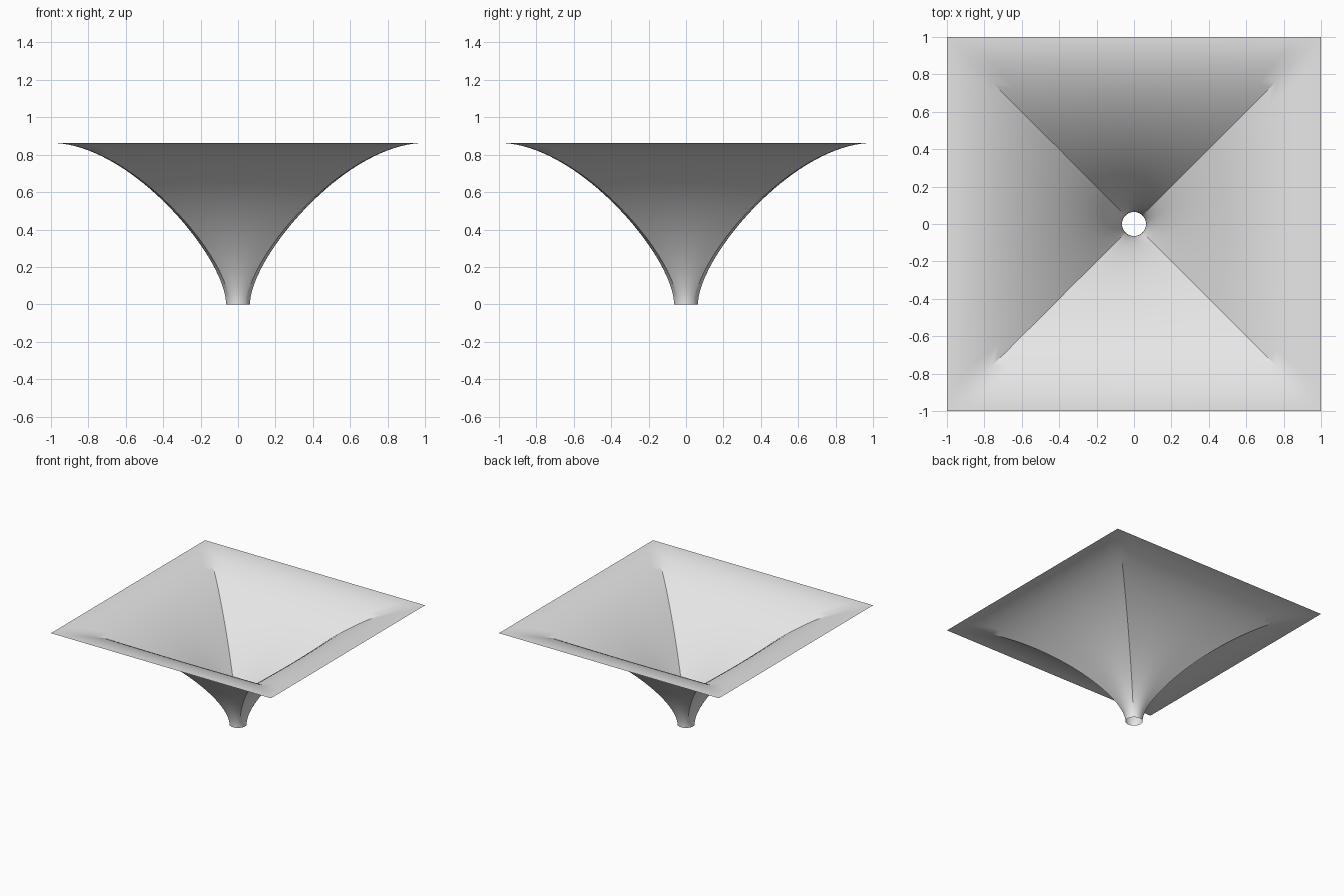
import bpy, bmesh, math
from mathutils import Vector
from mathutils.geometry import interpolate_bezier

if "Cube" in bpy.data.objects:
    bpy.data.objects.remove(bpy.data.objects["Cube"], do_unlink=True)

SPOUT = 0.064      # radius of the round spout
HEIGHT = 0.863
SIDES = 96         # divisible by 8, so a column lands on each corner
RINGS = 40

# Plain grey
grey = bpy.data.materials.new("light_grey")
grey.use_nodes = True
grey.diffuse_color = (0.8, 0.8, 0.8, 1)
grey.node_tree.nodes["Principled BSDF"].inputs["Base Color"].default_value = grey.diffuse_color

# Flaring profile: vertical at the spout, level at the rim
profile = interpolate_bezier(
    Vector((SPOUT, 0, 0)), Vector((SPOUT, 0, 0.25)),
    Vector((0.575, 0, HEIGHT)), Vector((1, 0, HEIGHT)), RINGS)


def section(width, z):
    """Outline blended from the spout circle to the square rim."""
    blend = (width - SPOUT) / (1 - SPOUT)
    for i in range(SIDES):
        a = math.tau * i / SIDES
        c, s = math.cos(a), math.sin(a)
        reach = SPOUT * (1 - blend) + blend / max(abs(c), abs(s))
        yield c * reach, s * reach, z


# Open funnel shell lofted through the sections
bm = bmesh.new()
rings = [[bm.verts.new(p) for p in section(q.x, q.z)] for q in profile]
for low, high in zip(rings, rings[1:]):
    for i in range(SIDES):
        j = (i + 1) % SIDES
        bm.faces.new((low[i], high[i], high[j], low[j]))
mesh = bpy.data.meshes.new("funnel_shell")
bm.to_mesh(mesh)
bm.free()
mesh.materials.append(grey)

funnel = bpy.data.objects.new("funnel_shell", mesh)
bpy.context.collection.objects.link(funnel)
bpy.ops.object.select_all(action='DESELECT')
funnel.select_set(True)
bpy.context.view_layer.objects.active = funnel
bpy.ops.object.shade_smooth_by_angle(angle=math.radians(30))
